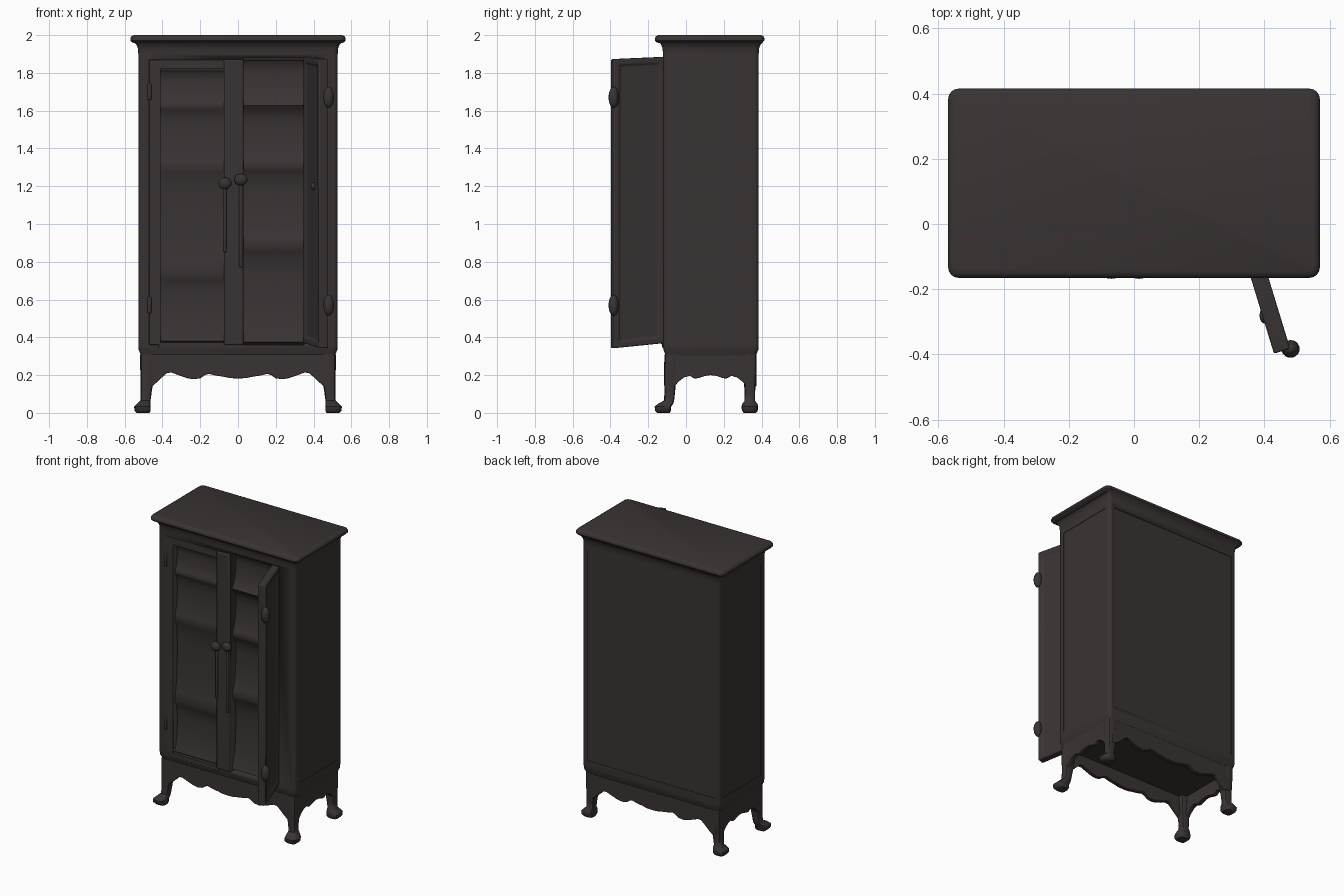
import bpy, bmesh, math
from mathutils import Vector, Matrix

old = bpy.data.objects.get("Cube")
if old:
    bpy.data.objects.remove(old, do_unlink=True)

wood = bpy.data.materials.new("dark brown wood")
wood.use_nodes = True
colour = (0.042, 0.034, 0.033, 1)
wood.diffuse_color = colour
wood.node_tree.nodes["Principled BSDF"].inputs["Base Color"].default_value = colour


def finish(name, bm, bevel=0, angle=35):
    bmesh.ops.recalc_face_normals(bm, faces=bm.faces)
    mesh = bpy.data.meshes.new(name)
    bm.to_mesh(mesh)
    bm.free()
    mesh.materials.append(wood)
    ob = bpy.data.objects.new(name, mesh)
    bpy.context.collection.objects.link(ob)
    if bevel:
        mod = ob.modifiers.new("soft edges", 'BEVEL')
        mod.width, mod.segments = bevel, 3
    bpy.ops.object.select_all(action='DESELECT')
    bpy.context.view_layer.objects.active = ob
    ob.select_set(True)
    bpy.ops.object.shade_smooth_by_angle(angle=math.radians(angle))
    return ob


def box(name, lo, hi, bevel=0.0):
    bm = bmesh.new()
    lo, hi = Vector(lo), Vector(hi)
    bmesh.ops.create_cube(bm, size=1, matrix=Matrix.Translation((lo + hi) / 2)
                          @ Matrix.Diagonal((*(hi - lo), 1)))
    return finish(name, bm, bevel)


def carve(target, lo, hi):
    cutter = box("cutter", lo, hi)
    cutter.hide_render = True
    mod = target.modifiers.new("opening", 'BOOLEAN')
    mod.operation, mod.object, mod.solver = 'DIFFERENCE', cutter, 'EXACT'
    bpy.context.view_layer.objects.active = target
    bpy.ops.object.modifier_apply(modifier=mod.name)
    bpy.data.objects.remove(cutter, do_unlink=True)


def loft(name, rings, angle=35, bevel=0):
    bm = bmesh.new()
    loops = [[bm.verts.new(p) for p in ring] for ring in rings]
    n = len(loops[0])
    for a, b in zip(loops, loops[1:]):
        for i in range(n):
            bm.faces.new((a[i], a[(i + 1) % n], b[(i + 1) % n], b[i]))
    bm.faces.new(loops[0])
    bm.faces.new(loops[-1])
    return finish(name, bm, bevel, angle)


def rounded_rect(hx, y0, y1, z, r):
    pts = []
    corners = ((hx, y1), (-hx, y1), (-hx, y0), (hx, y0))
    for k, (cx, cy) in enumerate(corners):
        cx -= math.copysign(r, cx)
        cy += -r if cy == y1 else r
        for s in range(5):
            a = math.pi / 2 * (k + s / 4)
            pts.append((cx + r * math.cos(a), cy + r * math.sin(a), z))
    return pts


def ball(name, centre, size):
    bm = bmesh.new()
    bmesh.ops.create_uvsphere(bm, u_segments=20, v_segments=12, radius=1,
                              matrix=Matrix.Translation(centre) @ Matrix.Diagonal((*size, 1)))
    return finish(name, bm, angle=80)


# Carcass with tapered base and flared cornice
profile = [(0.28, 0.02), (0.305, 0.014), (0.335, 0.002), (0.36, 0), (1.90, 0),
           (1.93, -0.002), (1.95, -0.01), (1.965, -0.024)]
body = loft("cabinet_body", [rounded_rect(0.528 - d, -0.122 + d, 0.385 - d, z, 0.022)
                             for z, d in profile])

# Very shallow panels on the back and sides
carve(body, (-0.49, 0.382, 0.40), (0.49, 0.45, 1.86))
for s in (-1, 1):
    xs = sorted((s * 0.525, s * 0.6))
    carve(body, (xs[0], -0.07, 0.40), (xs[1], 0.34, 1.86))

# Shallow front compartments with softly scooped shelves
bays = {"left": (0.03, 0.35, 0.36, 1.88, -0.065, (0.88, 1.30, 1.62)),
        "right": (-0.41, -0.075, 0.37, 1.82, -0.08, (0.72, 1.30, 1.62))}
for side, (x0, x1, z0, z1, back, shelves) in bays.items():
    carve(body, (x0, -0.3, z0), (x1, back + 0.03, z1))
    levels = [z0, *shelves, z1]
    lip = -0.108
    outline = [(back + 0.05, z0 - 0.005)]
    for low, high in zip(levels, levels[1:]):
        for part, depth in ((0.03, 0), (0.12, 0.35), (0.28, 0.75), (0.5, 0.95),
                            (0.7, 1), (0.85, 0.9), (0.95, 0.45)):
            outline.append((lip + (back - lip) * depth, low + (high - low) * part))
    outline.append((back + 0.05, z1 + 0.005))
    loft(side + "_shelving", [[(x, y, z) for y, z in outline]
                              for x in (x0 - 0.005, x1 + 0.005)], 70)

# Top board
loft("top_board", [rounded_rect(0.57 - d, -0.165 + d, 0.415 - d, z, 0.032 - d / 2)
                   for z, d in [(1.957, 0.024), (1.963, 0.008), (1.972, 0), (1.984, 0),
                                (1.994, 0.006), (2.0, 0.018)]])

# Closed door: raised frame around the compartment
box("closed_door_meeting_stile", (-0.075, -0.132, 0.36), (0.028, -0.10, 1.87), 0.008)
box("closed_door_hinge_stile", (-0.47, -0.126, 0.36), (-0.41, -0.10, 1.87), 0.003)
box("closed_door_top_rail", (-0.42, -0.126, 1.82), (-0.06, -0.10, 1.87), 0.003)
box("closed_door_bottom_rail", (-0.42, -0.126, 0.345), (-0.06, -0.10, 0.375), 0.003)
for z in (0.57, 1.70):
    box("closed_door_hinge", (-0.48, -0.136, z - 0.045), (-0.458, -0.11, z + 0.045), 0.01)

# Knobs and hanging pulls on the meeting stile
for x, z, low in ((-0.07, 1.215, 0.85), (0.015, 1.235, 0.77)):
    ball("knob", (x, -0.146, z), (0.035, 0.022, 0.031))
    box("pull_strip", (x - 0.009, -0.143, low), (x + 0.009, -0.12, z), 0.008)

# Open door: panelled on both faces, swung outward
hinge, tip = Vector((0.370, -0.115, 0)), Vector((0.454, -0.39, 0))
along = (tip - hinge).normalized()
across = Vector((-along.y, along.x, 0))
bm = bmesh.new()
corners = []
for side in (-1, 1):
    o = across * 0.026 * side
    corners.append([bm.verts.new(p + o + Vector((0, 0, z))) for p, z in
                    ((hinge, 0.37), (tip, 0.342), (tip, 1.873), (hinge, 1.885))])
panels = [bm.faces.new(c) for c in corners]
for i in range(4):
    j = (i + 1) % 4
    bm.faces.new((corners[0][i], corners[0][j], corners[1][j], corners[1][i]))
bmesh.ops.recalc_face_normals(bm, faces=bm.faces)
bmesh.ops.inset_individual(bm, faces=panels, thickness=0.04, depth=0)
bmesh.ops.inset_individual(bm, faces=panels, thickness=0.015, depth=-0.009)
finish("open_door", bm, 0.006)
for z in (0.57, 1.67):
    ball("open_door_hinge", (0.480, -0.383, z), (0.028, 0.027, 0.055))
ball("open_door_latch", (0.400, -0.28, 1.2), (0.015, 0.025, 0.02))


# Scalloped aprons
def apron(name, half, place):
    top = 0.31
    outline = [(-half[-1][0], top)] + [(-u, z) for u, z in reversed(half)]
    outline += [(u, z) for u, z in half if u > 0] + [(half[-1][0], top)]
    return loft(name, [[place(u, t, z) for u, z in outline] for t in (0, 0.035)], 40, 0.005)


front_half = [(0, 0.182), (0.04, 0.184), (0.08, 0.192), (0.12, 0.198), (0.155, 0.207),
              (0.175, 0.20), (0.20, 0.183), (0.235, 0.178), (0.27, 0.184), (0.31, 0.198),
              (0.35, 0.213), (0.375, 0.212), (0.40, 0.19), (0.43, 0.162), (0.455, 0.14), (0.49, 0.14)]
side_half = [(0, 0.20), (0.03, 0.196), (0.065, 0.184), (0.085, 0.182), (0.11, 0.196),
             (0.14, 0.188), (0.17, 0.165), (0.19, 0.14), (0.225, 0.14)]
apron("front_apron", front_half, lambda u, t, z: (u, -0.112 + t, z))
apron("back_apron", front_half, lambda u, t, z: (u, 0.373 - t, z))
for name, s in (("left", 1), ("right", -1)):
    apron(name + "_apron", side_half, lambda u, t, z: (s * (0.514 - t), 0.13 + u, z))

# Cabriole legs: height, outward x, front y, radii
leg = [(0.31, 0.478, -0.078, 0.040, 0.036), (0.24, 0.480, -0.080, 0.038, 0.036),
       (0.17, 0.481, -0.084, 0.034, 0.032), (0.11, 0.486, -0.086, 0.029, 0.028),
       (0.065, 0.490, -0.090, 0.027, 0.027), (0.048, 0.498, -0.108, 0.036, 0.040),
       (0.034, 0.506, -0.122, 0.044, 0.044), (0.012, 0.505, -0.122, 0.043, 0.042),
       (0.0, 0.502, -0.119, 0.034, 0.033)]
for name, sx, rear in (("front_left", 1, False), ("front_right", -1, False),
                       ("back_left", 1, True), ("back_right", -1, True)):
    rings = []
    for z, x, y, rx, ry in leg:
        cy = 0.338 if rear else y
        ring = []
        for i in range(16):
            a = math.tau * i / 16
            c, s = math.cos(a), math.sin(a)
            k = (c ** 4 + s ** 4) ** -0.25
            ring.append((sx * (x + rx * c * k), cy + ry * s * k, z))
        rings.append(ring)
    loft(name + "_leg", rings, 50)
